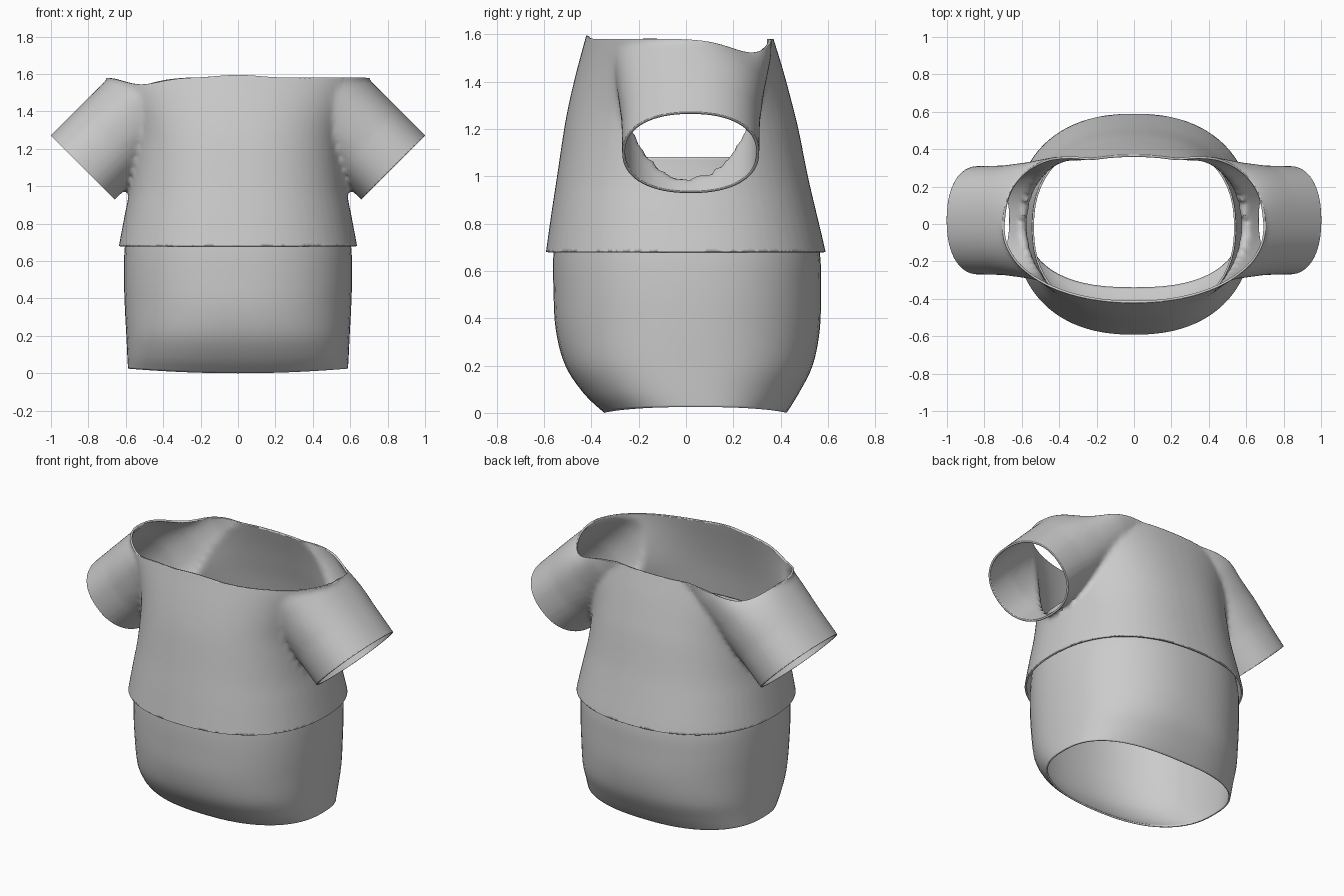
import bpy, bmesh, math
from mathutils import Vector

if "Cube" in bpy.data.objects:
    bpy.data.objects.remove(bpy.data.objects["Cube"])

cloth = bpy.data.materials.new("grey_cloth")
cloth.diffuse_color = (0.6, 0.6, 0.6, 1)
cloth.use_nodes = True
cloth.node_tree.nodes["Principled BSDF"].inputs["Base Color"].default_value = cloth.diffuse_color


def outline(hx, hy, n, count=64):
    """Rounded (superelliptic) closed outline."""
    pts = []
    for i in range(count):
        a = 2 * math.pi * i / count
        c, s = math.cos(a), math.sin(a)
        pts.append((hx * math.copysign(abs(c) ** (2 / n), c),
                    hy * math.copysign(abs(s) ** (2 / n), s)))
    return pts


def smooth_rows(rows, steps):
    """Catmull-Rom interpolation between cross-section rows."""
    out = []
    for i in range(len(rows) - 1):
        p0, p1, p2 = rows[max(i - 1, 0)], rows[i], rows[i + 1]
        p3 = rows[min(i + 2, len(rows) - 1)]
        for k in range(steps):
            t = k / steps
            out.append([0.5 * (2 * b + (c - a) * t + (2 * a - 5 * b + 4 * c - d) * t * t
                               + (3 * b - a - 3 * c + d) * t ** 3)
                        for a, b, c, d in zip(p0, p1, p2, p3)])
    return out + [list(rows[-1])]


def skin(bm, rings, caps):
    loops = [[bm.verts.new(p) for p in ring] for ring in rings]
    for a, b in zip(loops, loops[1:]):
        for i in range(len(a)):
            j = (i + 1) % len(a)
            bm.faces.new((a[i], a[j], b[j], b[i]))
    if caps:
        bm.faces.new(loops[0][::-1])
        bm.faces.new(loops[-1])


def body_rings(rows, steps):
    """Rows are height, half width, front y, back y, roundness."""
    return [[(x, y + (yf + yb) / 2, z) for x, y in outline(hx, (yb - yf) / 2, n)]
            for z, hx, yf, yb, n in smooth_rows(rows, steps)]


def finish(bm, name):
    bmesh.ops.recalc_face_normals(bm, faces=bm.faces[:])
    me = bpy.data.meshes.new(name)
    bm.to_mesh(me)
    bm.free()
    me.materials.clear()
    me.materials.append(cloth)
    ob = bpy.data.objects.new(name, me)
    bpy.context.collection.objects.link(ob)
    return ob


def make_cloth(ob, thickness):
    mod = ob.modifiers.new("thickness", 'SOLIDIFY')
    mod.thickness = thickness
    mod.offset = -1
    bpy.ops.object.select_all(action='DESELECT')
    bpy.context.view_layer.objects.active = ob
    ob.select_set(True)
    bpy.ops.object.shade_smooth_by_angle(angle=math.radians(50))


# shirt: closed torso and sleeve volumes, blended into one skin
bm = bmesh.new()
skin(bm, body_rings([
    (0.56, 0.655, -0.61, 0.61, 2.3),
    (0.68, 0.637, -0.592, 0.59, 2.3),
    (0.85, 0.605, -0.568, 0.55, 2.3),
    (1.00, 0.577, -0.545, 0.515, 2.3),
    (1.20, 0.562, -0.515, 0.475, 2.3),
    (1.32, 0.58, -0.492, 0.445, 2.25),
    (1.45, 0.635, -0.46, 0.41, 2.15),
    (1.58, 0.70, -0.422, 0.37, 2.1),
    (1.70, 0.72, -0.39, 0.335, 2.1)], 3), True)
CUFF = Vector((0.83, 0.02, 1.10))
for side in (1, -1):
    axis = Vector((-0.7071, 0, 0.7071))
    across = Vector((0.7071, 0, 0.7071))
    rings = []
    for t, hy in ((-0.06, 0.29), (0, 0.29), (0.2, 0.293), (0.4, 0.312),
                  (0.6, 0.34), (1.0, 0.35)):
        ring = []
        for u, v in outline(0.243, hy, 2.25, 48):
            p = CUFF + axis * t + across * u
            ring.append((side * p.x, p.y + v, p.z))
        rings.append(ring)
    skin(bm, rings, True)
volume = finish(bm, "shirt_volume")
mod = volume.modifiers.new("blend", 'REMESH')
mod.mode = 'VOXEL'
mod.voxel_size = 0.016
mod = volume.modifiers.new("soften", 'SMOOTH')
mod.factor = 0.5
mod.iterations = 6
dg = bpy.context.evaluated_depsgraph_get()
bm = bmesh.new()
bm.from_mesh(volume.evaluated_get(dg).to_mesh())
bpy.data.objects.remove(volume)


def cut(point, normal, faces):
    geom = set(faces)
    for f in faces:
        geom.update(f.verts)
        geom.update(f.edges)
    bmesh.ops.bisect_plane(bm, geom=list(geom), plane_co=point, plane_no=normal,
                           clear_outer=True)


# open the neck, hem and both cuffs
cut((0, 0, 1.58), (0, 0, 1), bm.faces[:])
cut((0, 0, 0.68), (0, 0, -1), bm.faces[:])
for side in (1, -1):
    cut((side * CUFF.x, 0, CUFF.z), (side * 0.7071, 0, -0.7071),
        [f for f in bm.faces if f.calc_center_median().x * side > 0.63
         and f.calc_center_median().z > 0.8])
# uneven neckline
for v in bm.verts:
    w = min(max((v.co.z - 1.3) / 0.28, 0), 1) ** 2
    for x, y, d in ((0.56, 0.25, 0.06), (-0.56, 0.25, 0.06), (-0.52, -0.3, 0.035),
                    (0.0, -0.42, -0.015)):
        r2 = (v.co.x - x) ** 2 + (v.co.y - y) ** 2
        v.co.z -= w * d * math.exp(-r2 / 0.025)
make_cloth(finish(bm, "shirt"), 0.012)

# skirt: hangs below the shirt and tucks up inside it to the armpits
bm = bmesh.new()
skin(bm, body_rings([
    (0.00, 0.588, -0.345, 0.425, 2.5),
    (0.08, 0.592, -0.43, 0.475, 2.45),
    (0.20, 0.597, -0.51, 0.535, 2.4),
    (0.35, 0.605, -0.55, 0.565, 2.3),
    (0.52, 0.61, -0.56, 0.57, 2.3),
    (0.68, 0.605, -0.56, 0.565, 2.3),
    (0.85, 0.58, -0.543, 0.525, 2.3),
    (1.00, 0.553, -0.521, 0.491, 2.3),
    (1.08, 0.545, -0.51, 0.475, 2.3)], 5), False)
# hem hangs lower at the middle
for v in bm.verts:
    v.co.z += 0.025 * (v.co.x / 0.59) ** 2 * max(0, 1 - v.co.z / 0.2)
make_cloth(finish(bm, "skirt"), 0.01)
